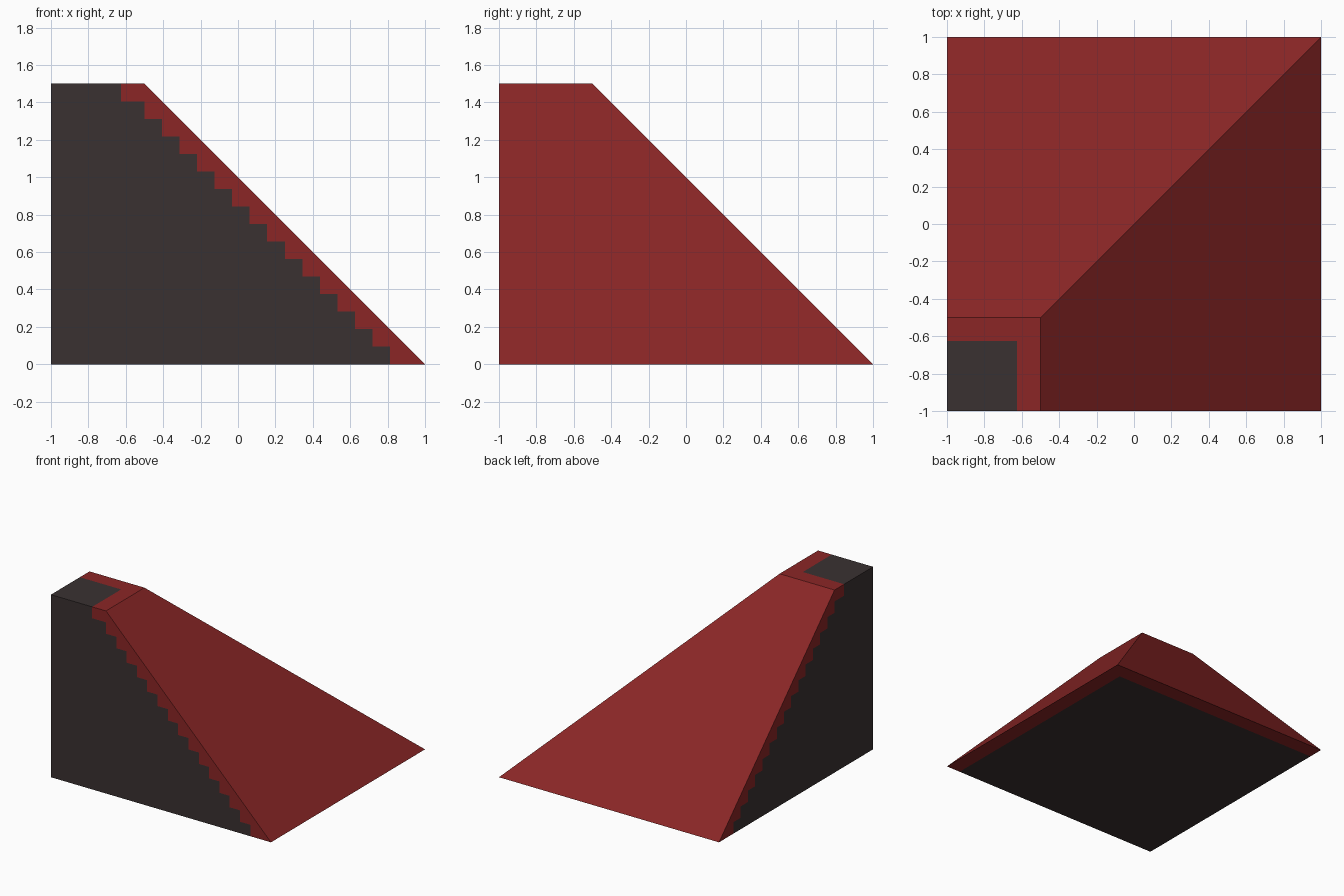
import bpy, bmesh

if "Cube" in bpy.data.objects:
    bpy.data.objects.remove(bpy.data.objects["Cube"])

def material(name, rgb):
    m = bpy.data.materials.new(name)
    m.diffuse_color = (*rgb, 1.0)
    m.use_nodes = True
    m.node_tree.nodes["Principled BSDF"].inputs["Base Color"].default_value = m.diffuse_color
    return m

RED, DARK = 0, 1
H, TOP = 1.5, -0.5            # height, outer edge of the flat top
STEP = H / 16                 # height of one stair in the painted edge
TOP_IN, BOT_IN = -0.625, 0.875  # dark patch limits on top and underside

bm = bmesh.new()

def face(points, mat):
    f = bm.faces.new([bm.verts.new(p) for p in points])
    f.material_index = mat

def mirrored(points, mat):
    """Add a face and its twin reflected across the x = y diagonal."""
    face(points, mat)
    face([(y, x, z) for x, y, z in reversed(points)], mat)

# stepped boundary on the upright walls, from the ground up
stairs = []
for row in range(16):
    x = TOP_IN if row == 15 else TOP + STEP * (14 - row)
    stairs += [(x, -1, row * STEP), (x, -1, (row + 1) * STEP)]

# upright front and left walls: dark core and red rim
mirrored([(-1, -1, 0)] + stairs + [(-1, -1, H)], DARK)
mirrored([(BOT_IN, -1, 0), (1, -1, 0), (TOP, -1, H)] + stairs[::-1], RED)

# sloping right and back faces
mirrored([(1, -1, 0), (1, 1, 0), (TOP, TOP, H), (TOP, -1, H)], RED)

# flat top: dark patch and red border
face([(-1, -1, H), (TOP_IN, -1, H), (TOP_IN, TOP_IN, H), (-1, TOP_IN, H)], DARK)
mirrored([(TOP_IN, -1, H), (TOP, -1, H), (TOP, TOP, H), (TOP_IN, TOP_IN, H)], RED)

# underside: dark patch and red border
s = stairs[0][0]
face([(-1, -1, 0), (-1, s, 0), (-1, BOT_IN, 0), (BOT_IN, BOT_IN, 0),
      (BOT_IN, -1, 0), (s, -1, 0)], DARK)
mirrored([(BOT_IN, -1, 0), (BOT_IN, BOT_IN, 0), (1, 1, 0), (1, -1, 0)], RED)

bmesh.ops.remove_doubles(bm, verts=bm.verts, dist=1e-4)
bmesh.ops.recalc_face_normals(bm, faces=bm.faces)

mesh = bpy.data.meshes.new("corner_slope_block")
bm.to_mesh(mesh)
bm.free()
mesh.materials.append(material("dark red", (0.258, 0.0194, 0.0194)))
mesh.materials.append(material("charcoal", (0.042, 0.031, 0.031)))
obj = bpy.data.objects.new("corner_slope_block", mesh)
bpy.context.collection.objects.link(obj)
